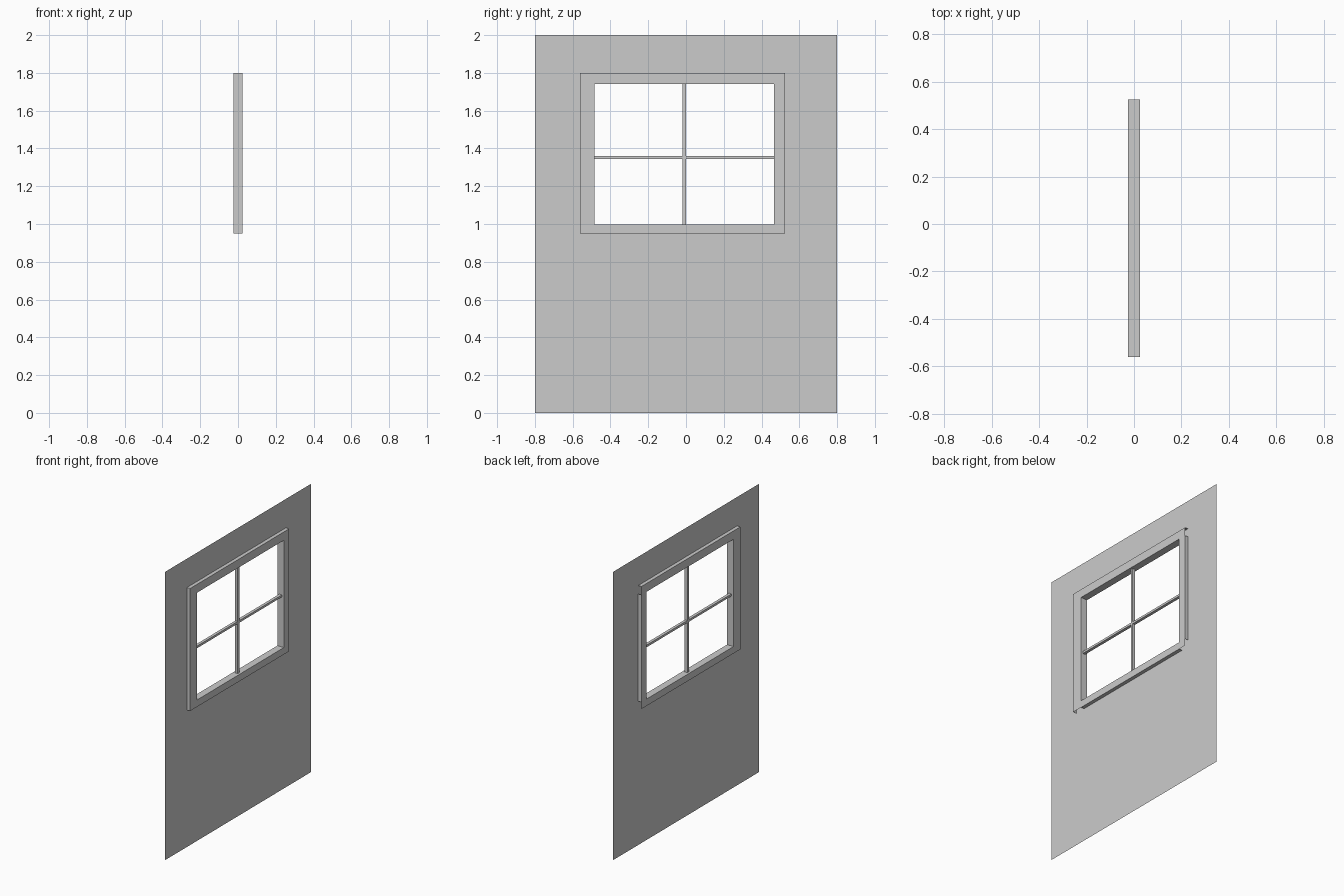
import bpy, bmesh

if "Cube" in bpy.data.objects:
    bpy.data.objects.remove(bpy.data.objects["Cube"])

# (y0, z0, y1, z1) rectangles
PANEL = (-0.8, 0.0, 0.8, 2.0)
OUTER = (-0.56, 0.95, 0.525, 1.8)
OPEN = (-0.485, 0.998, 0.467, 1.742)
HALF = 0.025


def corners(r):
    y0, z0, y1, z1 = r
    return [(y0, z0), (y1, z0), (y1, z1), (y0, z1)]


def finish(bm, name):
    bmesh.ops.remove_doubles(bm, verts=bm.verts, dist=1e-5)
    mesh = bpy.data.meshes.new(name)
    bm.to_mesh(mesh)
    bm.free()
    bpy.context.collection.objects.link(bpy.data.objects.new(name, mesh))


def quad(bm, pts):
    bm.faces.new([bm.verts.new(p) for p in pts])


def ring(bm, outer, inner, x, flip=False):
    """Flat rectangular ring at depth x, facing +x unless flipped."""
    o, i = corners(outer), corners(inner)
    for a in range(4):
        b = (a + 1) % 4
        pts = [(x, *p) for p in (o[a], o[b], i[b], i[a])]
        quad(bm, pts[::-1] if flip else pts)


def strip(bm, a, b):
    """Edge band spanning the frame depth from a to b in the y/z plane."""
    quad(bm, [(HALF, *a), (-HALF, *a), (-HALF, *b), (HALF, *b)])


def box(name, size, loc):
    bm = bmesh.new()
    bmesh.ops.create_cube(bm, size=1)
    bmesh.ops.scale(bm, vec=size, verts=bm.verts)
    bmesh.ops.translate(bm, vec=loc, verts=bm.verts)
    finish(bm, name)


# thin door panel with window opening
bm = bmesh.new()
ring(bm, PANEL, OPEN, 0)
finish(bm, "door_panel")

# window frame: two faces, inner reveals and outer edges
bm = bmesh.new()
ring(bm, OUTER, OPEN, HALF)
ring(bm, OUTER, OPEN, -HALF, flip=True)
o, i = corners(OUTER), corners(OPEN)
for a in range(4):
    strip(bm, i[(a + 1) % 4], i[a])
# bottom and right edges stop short of the corners
strip(bm, (i[0][0], o[0][1]), (i[1][0], o[1][1]))
strip(bm, (o[1][0], i[1][1]), (o[2][0], i[2][1]))
strip(bm, o[2], o[3])
strip(bm, o[3], o[0])
finish(bm, "window_frame")

# glazing bars
y0, z0, y1, z1 = OPEN
box("vertical_bar", (0.02, 0.017, z1 - z0), (0, -0.009, (z0 + z1) / 2))
box("horizontal_bar", (0.02, y1 - y0, 0.015), (0, (y0 + y1) / 2, 1.352))
